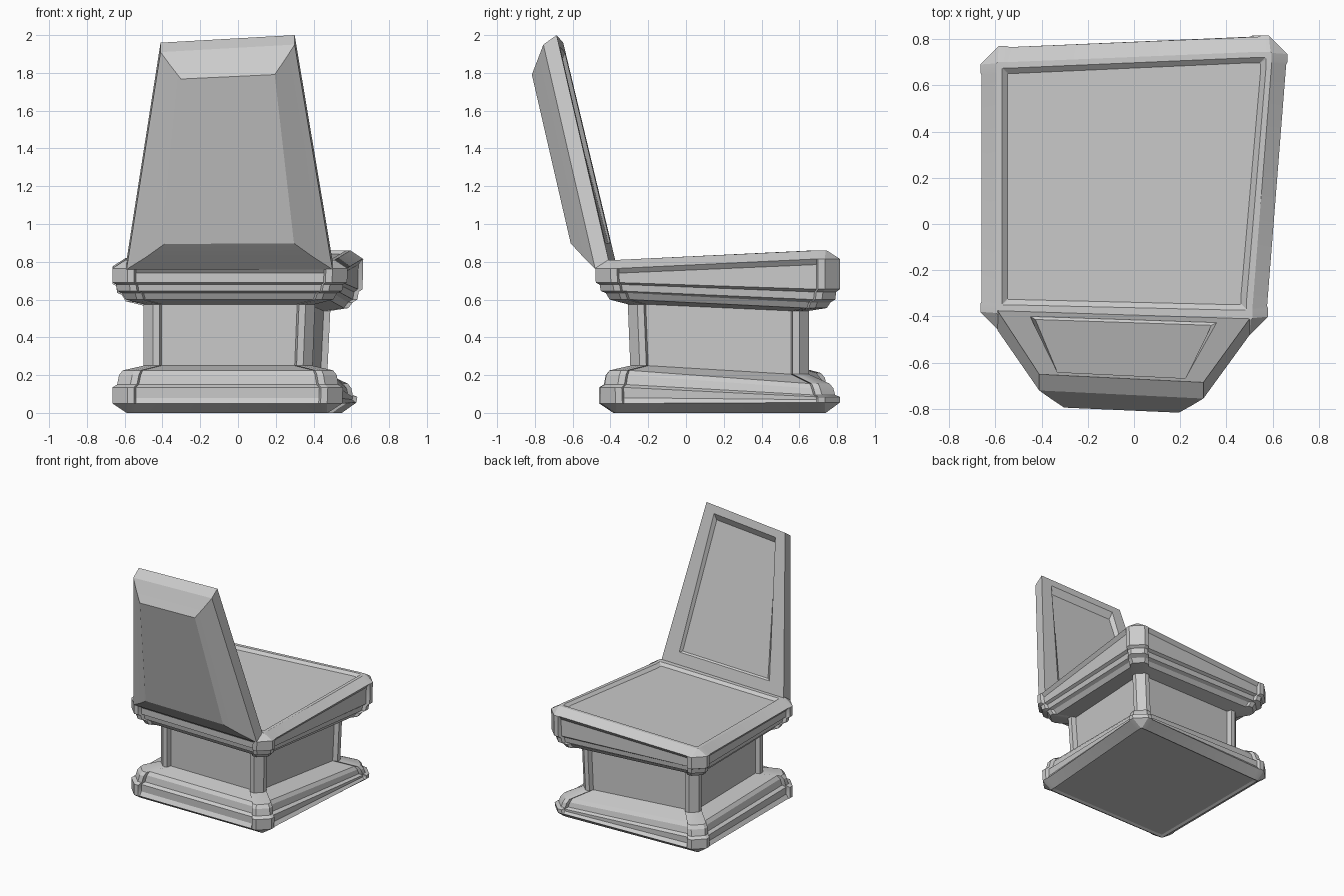
import bpy
import bmesh
import math
from mathutils import Vector

cube = bpy.data.objects.get("Cube")
if cube:
    bpy.data.objects.remove(cube, do_unlink=True)

grey = bpy.data.materials.new("plain grey")
grey.use_nodes = True
colour = (0.6, 0.6, 0.6, 1)
grey.diffuse_color = colour
grey.node_tree.nodes["Principled BSDF"].inputs["Base Color"].default_value = colour


def loft(name, rings, smooth_angle):
    """Skin a stack of equal rings and close both ends."""
    bm = bmesh.new()
    loops = [[bm.verts.new(p) for p in ring] for ring in rings]
    for low, high in zip(loops, loops[1:]):
        for i in range(len(low)):
            j = (i + 1) % len(low)
            bm.faces.new((low[i], low[j], high[j], high[i]))
    bm.faces.new(loops[0][::-1])
    bm.faces.new(loops[-1])
    bmesh.ops.recalc_face_normals(bm, faces=bm.faces)
    mesh = bpy.data.meshes.new(name)
    bm.to_mesh(mesh)
    bm.free()
    mesh.materials.append(grey)
    obj = bpy.data.objects.new(name, mesh)
    bpy.context.collection.objects.link(obj)
    bpy.ops.object.select_all(action="DESELECT")
    obj.select_set(True)
    bpy.context.view_layer.objects.active = obj
    bpy.ops.object.shade_smooth_by_angle(angle=math.radians(smooth_angle))


def base_ring(inset, recess, z, rise, chamfer, front=0):
    """Crooked square with chamfered corner posts and recessed sides."""
    corners = (
        (-1, -1, -0.665, -0.46 + front, 0),
        (1, -1, 0.55 + 0.04 * z, -0.45 - 0.04 * z + front, 0),
        (1, 1, 0.625 + 0.05 * z, 0.815, rise),
        (-1, 1, -0.665, 0.77, 0.2 * rise),
    )
    post = chamfer + 0.035
    steps = ((recess, post + 0.01), (0, post), (0, chamfer))
    ring = []
    for sx, sy, x, y, dz in corners:
        x, y = x - sx * inset, y - sy * inset
        side_x = [(x - sx * a, y - sy * b, z + dz) for a, b in steps]
        side_y = [(x - sx * b, y - sy * a, z + dz) for a, b in steps]
        if sx == sy:
            ring += side_x + side_y[::-1]
        else:
            ring += side_y + side_x[::-1]
    return ring


# Plinth, column and seat: inset, side recess, height, back corner rise, chamfer
levels = [
    (0.095, 0, 0.01, 0, 0.003),
    (0.075, 0, 0, 0, 0.005),
    (0, 0.005, 0.05, 0.005, 0.08),
    (0, 0.025, 0.08, -0.01, 0.08),
    (0, 0.025, 0.135, -0.05, 0.08),
    (0.025, 0.025, 0.15, -0.055, 0.07),
    (0.035, 0.025, 0.2, -0.07, 0.07),
    (0.055, 0.025, 0.225, -0.07, 0.06),
    (0.165, 0.035, 0.25, -0.045, 0.05),
    (0.165, 0.035, 0.575, -0.035, 0.05),
    (0.07, 0.025, 0.6, -0.045, 0.06),
    (0.05, 0.025, 0.635, -0.05, 0.07),
    (0.025, 0.025, 0.645, -0.045, 0.07),
    (0.02, 0.025, 0.68, -0.04, 0.07),
    (0, 0.025, 0.69, -0.035, 0.08),
    (0, 0.025, 0.74, 0.045, 0.08),
    (0, 0.005, 0.765, 0.05, 0.08),
    (0.07, 0, 0.81, 0.05, 0.005),
    (0.095, 0, 0.81, 0.05, 0.003, 0.015),
    (0.118, 0, 0.79, 0.05, 0.003, 0.015),
]
loft("seat_and_pedestal", [base_ring(*level) for level in levels], 20)

# Backrest slab: bottom left, bottom right, top right, top left of each face
inner = [(-0.59, -0.375, 0.81), (0.5, -0.41, 0.81),
         (0.3, -0.685, 2), (-0.41, -0.65, 1.96)]
outer = [(-0.59, -0.46, 0.76), (0.5, -0.48, 0.76),
         (0.3, -0.755, 1.95), (-0.41, -0.72, 1.91)]
outward = Vector((0, -0.97, -0.22))


def panel(face, side, low, high, lift_low, lift_high):
    """Smaller copy of a slab face, its two ends moved outward."""
    a, b, c, d = map(Vector, face)
    ring = []
    for u, v in ((side, low), (1 - side, low), (1 - side, high), (side, high)):
        lift = lift_low if v == low else lift_high
        ring.append(a.lerp(b, u).lerp(d.lerp(c, u), v) + outward * lift)
    return ring


loft("backrest", [
    panel(inner, 0.14, 0.085, 0.91, 0.01, 0.035),
    panel(inner, 0.12, 0.075, 0.95, 0, 0),
    panel(inner, 0, 0, 1, 0, 0),
    panel(outer, 0, 0, 1, 0, 0),
    panel(outer, 0.085, 0.065, 0.945, 0.05, 0.05),
    panel(outer, 0.17, 0.135, 0.89, 0.1, 0.1),
], 28)
